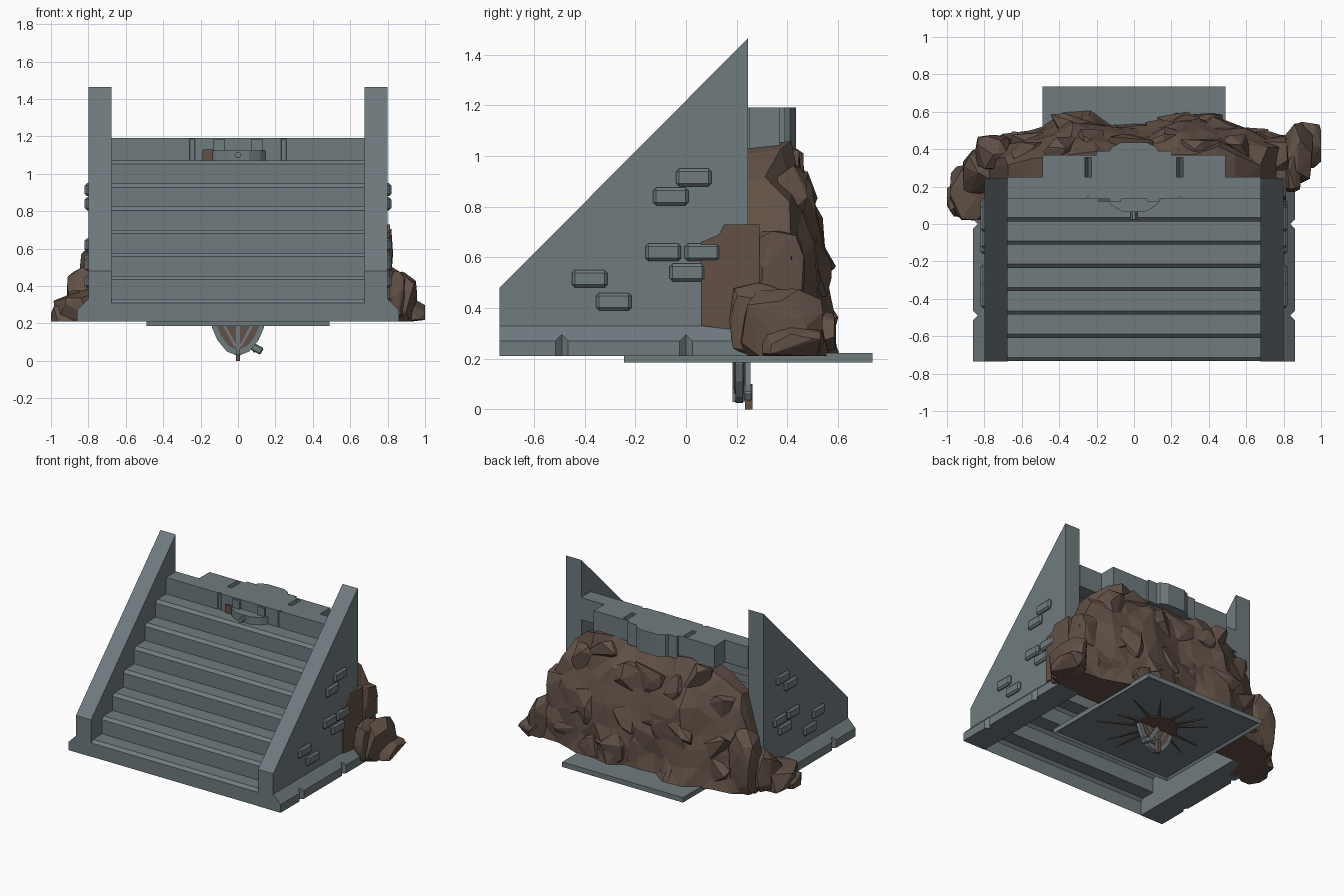
import bpy, bmesh, math, random
from mathutils import Vector, Matrix, noise

if "Cube" in bpy.data.objects:
    bpy.data.objects.remove(bpy.data.objects["Cube"])

random.seed(7)


def material(name, rgb):
    m = bpy.data.materials.new(name)
    m.diffuse_color = (*rgb, 1)
    m.use_nodes = True
    m.node_tree.nodes["Principled BSDF"].inputs["Base Color"].default_value = m.diffuse_color
    return m


STONE = material("grey stone", (0.162, 0.198, 0.212))
ROCK = material("brown rock", (0.122, 0.083, 0.062))


def finish(bm, name, mat, recalc=True):
    if recalc:
        bmesh.ops.recalc_face_normals(bm, faces=bm.faces)
    me = bpy.data.meshes.new(name)
    bm.to_mesh(me)
    bm.free()
    me.materials.append(mat)
    ob = bpy.data.objects.new(name, me)
    bpy.context.collection.objects.link(ob)
    return ob


def add_loft(bm, sections):
    """Closed rings joined one after another, capped at both ends."""
    rings = [[bm.verts.new(p) for p in s] for s in sections]
    n = len(rings[0])
    for a, b in zip(rings, rings[1:]):
        for i in range(n):
            j = (i + 1) % n
            bm.faces.new((a[i], a[j], b[j], b[i]))
    bm.faces.new(rings[0])
    bm.faces.new(rings[-1])


def loft(name, sections, mat):
    bm = bmesh.new()
    add_loft(bm, sections)
    return finish(bm, name, mat)


def prism(name, pts, lo, hi, axis, mat):
    """Outline extruded along one axis from lo to hi."""
    def place(p, h):
        q = list(p)
        q.insert("xyz".index(axis), h)
        return q
    return loft(name, [[place(p, h) for p in pts] for h in (lo, hi)], mat)


def box(name, c, size, mat, bevel=0, turn=0):
    bm = bmesh.new()
    m = Matrix.Translation(c) @ Matrix.Rotation(turn, 4, 'Y') @ Matrix.Diagonal((*size, 1))
    bmesh.ops.create_cube(bm, size=1, matrix=m)
    if bevel:
        bmesh.ops.bevel(bm, geom=bm.edges[:], offset=bevel, segments=1, affect='EDGES')
    return finish(bm, name, mat)


def lerp(table, x):
    for (a, p), (b, q) in zip(table, table[1:]):
        if x <= b:
            return p + (q - p) * max(0, (x - a) / (b - a))
    return table[-1][1]


# Side walls, plinths and raised bricks, on both sides
wall = [(-0.735, 0.21), (-0.735, 0.48), (0.245, 1.465), (0.245, 0.21)]
stations = [(-0.735, 0.86), (-0.515, 0.86), (-0.49, 0.835), (-0.465, 0.86),
            (-0.025, 0.86), (0, 0.835), (0.025, 0.86), (0.245, 0.86)]
bricks = [(0.03, 0.915), (-0.06, 0.84), (-0.09, 0.62), (0.065, 0.62),
          (0.005, 0.54), (-0.38, 0.515), (-0.285, 0.425)]
for s, side in ((1, "right"), (-1, "left")):
    prism(side + "_wall", wall, s * 0.677, s * 0.80, 'x', STONE)
    loft(side + "_plinth", [[(s * 0.69, y, 0.21), (s * x, y, 0.21), (s * x, y, 1.13 - x),
                             (s * 0.80, y, 0.33), (s * 0.69, y, 0.33)]
                            for y, x in stations], STONE)
    for y, z in bricks:
        box(side + "_brick", (s * 0.795, y, z), (0.05, 0.14, 0.07), STONE, 0.012)

# Staircase: open sheet, upright risers with a chamfered nosing on each tread
bm = bmesh.new()
line = [(-0.733, 0.21)]
for i in range(7):
    y, z = -0.733 + 0.1245 * i, 0.31 + 0.1235 * i
    line += [(y, z), (y + 0.02, z + 0.02), (y + 0.1245, z + 0.02)]
line.append((line[-1][0], 1.185))
rows = [[bm.verts.new((x, *p)) for x in (-0.68, 0.68)] for p in line]
for a, b in zip(rows, rows[1:]):
    bm.faces.new((a[0], a[1], b[1], b[0]))
finish(bm, "staircase", STONE, recalc=False)

# Top landing with stepped back and front nicks
half = [(0.23, 0.135), (0.245, 0.15), (0.26, 0.135), (0.677, 0.135), (0.677, 0.25),
        (0.49, 0.25), (0.49, 0.37), (0.20, 0.37), (0.20, 0.39), (0.13, 0.39),
        (0.12, 0.41), (0.07, 0.435)]
landing = prism("landing", half + [(-x, y) for x, y in reversed(half)], 1.03, 1.192, 'z', STONE)
# V grooves in the landing's back edge: cut, bake, drop the cutters
for s in (1, -1):
    x = s * 0.245
    cut = prism("slot_cutter", [(x - 0.025, 1.22), (x, 1.12), (x + 0.025, 1.22)], 0.25, 0.355, 'y', STONE)
    cut.hide_render = True
    mod = landing.modifiers.new("slot", 'BOOLEAN')
    mod.operation, mod.object = 'DIFFERENCE', cut
dg = bpy.context.evaluated_depsgraph_get()
baked = bpy.data.meshes.new_from_object(landing.evaluated_get(dg))
landing.modifiers.clear()
landing.data = baked
for ob in [o for o in bpy.data.objects if o.name.startswith("slot_cutter")]:
    bpy.data.objects.remove(ob)

# Bracket on the top riser, with a stud and a small brown block
bracket = [(-0.16, 0.15), (-0.12, 0.10), (-0.06, 0.065), (0.06, 0.065), (0.12, 0.10), (0.16, 0.15)]
prism("bracket", bracket, 1.06, 1.125, 'z', STONE)
prism("bracket_stud", [(0.018 * math.cos(a * math.pi / 3), 1.1 + 0.018 * math.sin(a * math.pi / 3))
                       for a in range(6)], 0.025, 0.08, 'y', STONE)
box("brown_block", (-0.16, 0.135, 1.10), (0.06, 0.03, 0.06), ROCK)
for s in (1, -1):
    box("riser_peg", (s * 0.10, 0.13, 1.155), (0.06, 0.02, 0.06), STONE)

# Floor plate under the rock, with a recessed underside
bm = bmesh.new()
bmesh.ops.create_cube(bm, size=1, matrix=Matrix.Translation((0, 0.245, 0.204)) @ Matrix.Diagonal((0.98, 0.98, 0.036, 1)))
under = [f for f in bm.faces if f.calc_center_median().z < 0.19]
bmesh.ops.inset_region(bm, faces=under, thickness=0.02)
bmesh.ops.translate(bm, verts=under[0].verts[:], vec=(0, 0, 0.016))
finish(bm, "floor_plate", STONE)

# Broken brown patch and cracks on the underside
ring = [(random.uniform(0.13, 0.2) * math.cos(a * math.pi / 6),
         0.25 + random.uniform(0.11, 0.16) * math.sin(a * math.pi / 6)) for a in range(12)]
prism("underside_patch", ring, 0.196, 0.203, 'z', ROCK)
for i in range(12):
    a = i * math.pi / 6 + random.uniform(-0.2, 0.2)
    d, n = Vector((math.cos(a), math.sin(a))), Vector((-math.sin(a), math.cos(a)))
    c = Vector((0, 0.25))
    r = random.uniform(0.3, 0.43)
    prism("underside_crack", [c + d * 0.13 - n * 0.012, c + d * r, c + d * 0.13 + n * 0.012],
          0.197, 0.203, 'z', ROCK)

# Rock mass: jagged loft across x
back = [(-0.82, 0.38), (-0.72, 0.48), (-0.5, 0.50), (-0.38, 0.61), (-0.27, 0.61), (-0.1, 0.54),
        (0.1, 0.54), (0.2, 0.60), (0.3, 0.60), (0.55, 0.55), (0.7, 0.5), (0.84, 0.5)]
crest = [(-0.82, 0.6), (-0.74, 0.84), (-0.58, 0.97), (-0.35, 1.06), (-0.1, 1.04), (0.2, 1.04),
         (0.5, 1.06), (0.68, 1.0), (0.78, 0.8), (0.84, 0.7)]
depth = [(0, 1), (0.3, 0.93), (0.5, 0.88), (0.65, 0.8), (0.8, 0.7), (0.93, 0.6), (1, 0.48)]


def surface(x, t):
    y = 0.22 + (lerp(back, x) - 0.22) * lerp(depth, t)
    return Vector((x * (1 - 0.06 * t), y, 0.21 + (lerp(crest, x) - 0.21) * t))


sections = []
for i in range(15):
    x = -0.82 + 1.66 * i / 14
    ring = [(x, 0.22, 0.21)]
    for k in range(7):
        p = surface(x, k / 6)
        j = noise.noise(p * 5) * 0.04 + random.uniform(-0.025, 0.01)
        ring.append((p.x + random.uniform(-0.03, 0.03), max(p.y + j, 0.25),
                     p.z + (random.uniform(-0.03, 0.03) if 0 < k < 6 else 0)))
    ring.append((ring[-1][0], 0.22, ring[-1][2] - 0.02))
    sections.append(ring)
bm = bmesh.new()
add_loft(bm, sections)
bmesh.ops.triangulate(bm, faces=bm.faces[:])
finish(bm, "rock_mass", ROCK)


def boulders(name, specs, count=16):
    """Angular boulders: convex hulls of scattered points, cut off at the ground."""
    bm = bmesh.new()
    for c, size in specs:
        vs = []
        for _ in range(count):
            d = Vector([random.gauss(0, 1) for _ in range(3)]).normalized()
            d /= max(abs(v) for v in d) ** 0.55
            p = Vector(c) + Vector([a * b for a, b in zip(d, size)])
            p.z = max(p.z, 0.21)
            p.x = max(-1, min(1, p.x))
            vs.append(bm.verts.new(p))
        hull = bmesh.ops.convex_hull(bm, input=vs)
        bmesh.ops.delete(bm, geom=[v for v in hull["geom_interior"] if isinstance(v, bmesh.types.BMVert)],
                         context='VERTS')
    return finish(bm, name, ROCK)


# Large boulders breaking up the rock face, spread over a loose grid
face_specs = []
for i in range(7):
    for t in (0.15, 0.48, 0.8):
        p = surface(-0.62 + 1.24 * i / 6 + random.uniform(-0.07, 0.07), t + random.uniform(-0.1, 0.06))
        face_specs.append(((p.x, p.y - 0.065, p.z),
                           (random.uniform(0.10, 0.16), random.uniform(0.07, 0.1), random.uniform(0.10, 0.17))))
boulders("face_boulders", face_specs, 14)

# Side boulders spilling round the ends of the walls
boulders("left_boulders", [((-0.86, 0.17, 0.27), (0.13, 0.16, 0.12)), ((-0.83, 0.28, 0.34), (0.09, 0.12, 0.16)),
                           ((-0.93, 0.12, 0.23), (0.08, 0.09, 0.07)), ((-0.75, 0.38, 0.42), (0.10, 0.10, 0.24))], 30)
boulders("right_boulders", [((0.86, 0.38, 0.32), (0.10, 0.17, 0.16)), ((0.92, 0.42, 0.25), (0.09, 0.13, 0.08)),
                            ((0.84, 0.28, 0.35), (0.06, 0.11, 0.15)), ((0.73, 0.36, 0.58), (0.10, 0.12, 0.18))], 30)
# Flat rock slab lying against the right wall
loft("right_wall_slab", [[(x, 0.06, 0.33), (x, 0.06, 0.66), (x, 0.13, 0.69), (x, 0.15, 0.73),
                          (x, 0.29, 0.73), (x, 0.29, 0.30), (x, 0.14, 0.32)]
                         for x in (0.76, 0.812)], ROCK)

# Shield hanging below the plate: rim, brown panels, crossing bars
edge = [(0, 0.025), (0.06, 0.05), (0.11, 0.11), (0.14, 0.18), (0.14, 0.21)]
outline = edge + [(-x, z) for x, z in reversed(edge[1:])]
prism("shield_rim", outline, 0.195, 0.225, 'y', STONE)
inner = [(x * 0.8, 0.21 + (z - 0.21) * 0.82) for x, z in outline]
prism("shield_panel", inner, 0.191, 0.229, 'y', ROCK)
box("shield_bar", (0, 0.21, 0.12), (0.022, 0.052, 0.18), STONE)
for s in (1, -1):
    box("shield_brace", (s * 0.05, 0.21, 0.145), (0.014, 0.046, 0.15), STONE, 0, s * 0.5)

# Short sword behind the shield
box("sword_blade", (0.05, 0.245, 0.12), (0.03, 0.02, 0.17), STONE, 0, -0.6)
box("sword_hilt", (0.10, 0.245, 0.065), (0.065, 0.035, 0.04), STONE, 0.006, 0.5)
box("sword_grip", (0, 0.248, 0.05), (0.022, 0.03, 0.10), ROCK)
